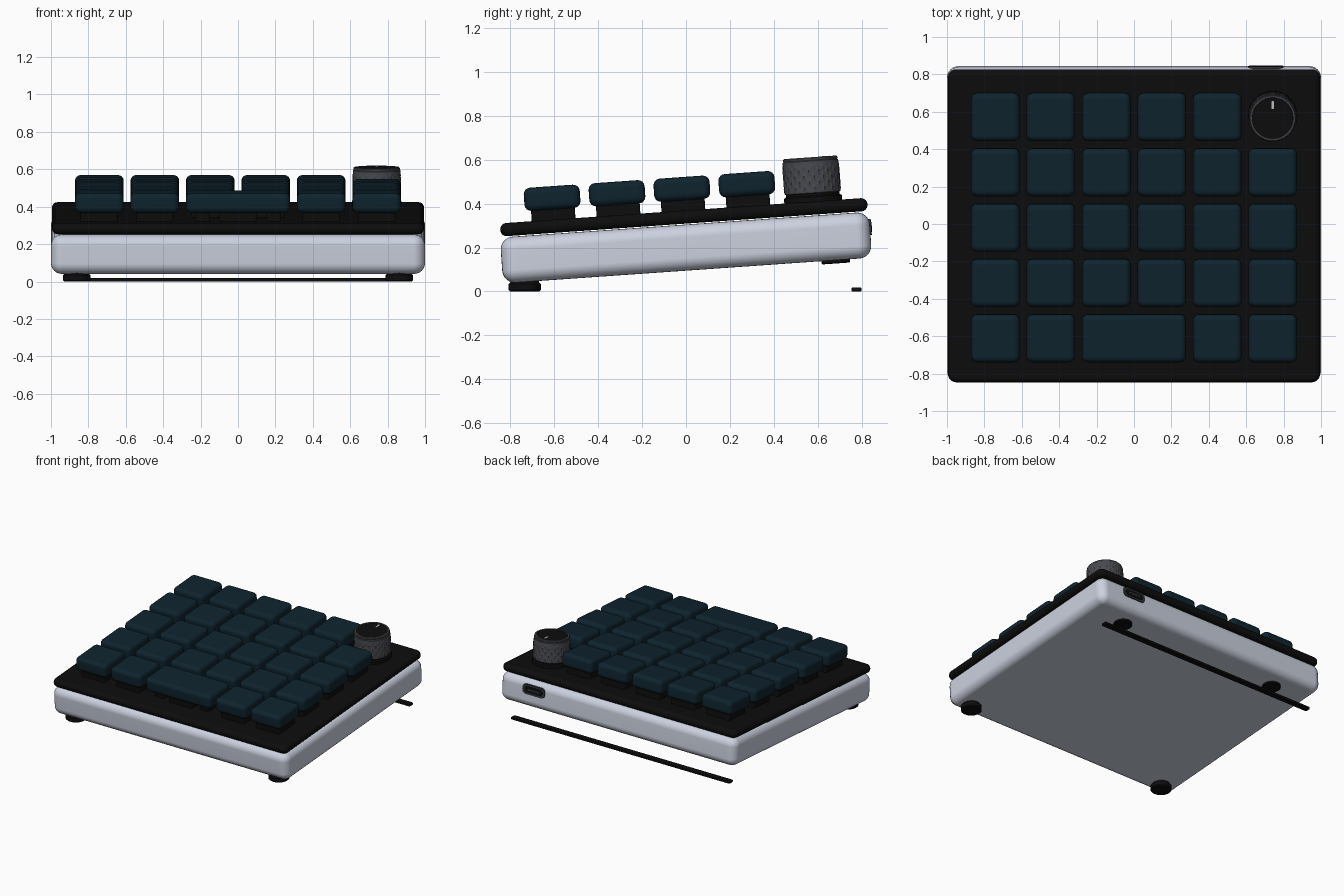
import bpy, bmesh, math
from mathutils import Matrix

if "Cube" in bpy.data.objects:
    bpy.data.objects.remove(bpy.data.objects["Cube"])

# Everything on the body sits in a frame tilted up towards the back
TILT = Matrix.Translation((0, 0, 0.2)) @ Matrix.Rotation(math.radians(4), 4, 'X')
FLAT = Matrix.Identity(4)


def material(name, r, g, b):
    m = bpy.data.materials.new(name)
    m.diffuse_color = (r, g, b, 1)
    m.use_nodes = True
    m.node_tree.nodes["Principled BSDF"].inputs["Base Color"].default_value = m.diffuse_color
    return m


silver = material("silver_case", 0.60, 0.64, 0.74)
black = material("black_plastic", 0.004, 0.004, 0.004)
teal = material("dark_teal", 0.0045, 0.017, 0.027)
grey = material("knob_grey", 0.065, 0.067, 0.078)
dark = material("port_grey", 0.03, 0.032, 0.038)
pale = material("pale_mark", 0.55, 0.55, 0.57)


def finish(bm, name, mat, frame, smooth=True):
    bmesh.ops.recalc_face_normals(bm, faces=bm.faces)
    me = bpy.data.meshes.new(name)
    bm.to_mesh(me)
    bm.free()
    me.materials.append(mat)
    ob = bpy.data.objects.new(name, me)
    bpy.context.collection.objects.link(ob)
    ob.matrix_world = frame
    if smooth:
        bpy.ops.object.select_all(action='DESELECT')
        ob.select_set(True)
        bpy.context.view_layer.objects.active = ob
        bpy.ops.object.shade_smooth_by_angle(angle=math.radians(35))
        wn = ob.modifiers.new("even_shading", 'WEIGHTED_NORMAL')
        wn.keep_sharp = True
    return ob


def rounded_box(name, mat, center, size, corner=0.0, edge=0.0, seg=4, frame=TILT, axis=2):
    """Box with rounded corners along one axis, then rounded rims."""
    bm = bmesh.new()
    bmesh.ops.create_cube(bm, size=1)
    bmesh.ops.scale(bm, vec=size, verts=bm.verts)
    if corner:
        along = [e for e in bm.edges
                 if abs(e.verts[0].co[axis] - e.verts[1].co[axis]) > size[axis] * 0.9]
        bmesh.ops.bevel(bm, geom=along, offset=corner, segments=seg, profile=0.5, affect='EDGES')
    if edge:
        rims = [e for e in bm.edges
                if abs(e.verts[0].co[axis] - e.verts[1].co[axis]) < 1e-5]
        bmesh.ops.bevel(bm, geom=rims, offset=edge, segments=seg, profile=0.5, affect='EDGES')
    bmesh.ops.translate(bm, vec=center, verts=bm.verts)
    return finish(bm, name, mat, frame)


def lathe(name, mat, x, y, profile, seg=40, frame=TILT, bump=None, smooth=True):
    """Capped surface of revolution from (radius, height) pairs."""
    bm = bmesh.new()
    rings = []
    for j, (r, z) in enumerate(profile):
        ring = []
        for i in range(seg):
            a = 2 * math.pi * i / seg
            rr = r + (bump(i, j) if bump else 0)
            ring.append(bm.verts.new((x + rr * math.cos(a), y + rr * math.sin(a), z)))
        rings.append(ring)
    for lo, hi in zip(rings, rings[1:]):
        for i in range(seg):
            k = (i + 1) % seg
            bm.faces.new((lo[i], lo[k], hi[k], hi[i]))
    bm.faces.new(rings[0])
    bm.faces.new(rings[-1])
    return finish(bm, name, mat, frame, smooth)


# Case and top plate
rounded_box("case", silver, (0, 0, 0), (2.0, 1.686, 0.21), 0.062, 0.058, 6)
rounded_box("top_plate", black, (0, 0, 0.139), (1.99, 1.678, 0.06), 0.045, 0.029, 5)

# Keys on a grid, with a double-width key in the front row and a knob at the back right
PITCH = 0.2965
CAP_Z, CAP_H = 0.269, 0.106


def key(x, y, units=1):
    width = 0.26 + (units - 1) * PITCH
    rounded_box("keycap", teal, (x, y, CAP_Z), (width, 0.256, CAP_H), 0.032, 0.03, 4)
    rounded_box("key_switch", black, (x, y, 0.194), (0.2, 0.2, 0.06), 0.012)
    if units > 1:
        for s in (-1, 1):
            rounded_box("key_stabiliser", black, (x + s * 0.19, y, 0.194), (0.08, 0.16, 0.06), 0.01)


for row in range(5):
    y = (row - 2) * PITCH
    for col in range(6):
        if (row, col) == (4, 5) or (row == 0 and col == 3):
            continue
        if row == 0 and col == 2:
            key(0, y, 2)
        else:
            key((col - 2.5) * PITCH, y)

# Knob: collar, knurled body, rim, dark top and pointer mark
kx, ky = 2.5 * PITCH, 2 * PITCH
lathe("knob_collar", black, kx, ky, [(0.132, 0.165), (0.132, 0.19), (0.122, 0.196), (0.122, 0.21)])
rows = 11
body = [(0.12, 0.205)] + [(0.127, 0.209 + 0.145 * j / rows) for j in range(rows + 1)] + [(0.122, 0.358)]
lathe("knob_body", grey, kx, ky, body, 72, smooth=False,
      bump=lambda i, j: 0.0035 if 1 < j < rows and (i // 2 + j // 2) % 2 and i % 2 else 0)
lathe("knob_rim", grey, kx, ky,
      [(0.122, 0.356), (0.124, 0.36), (0.124, 0.366), (0.12, 0.371), (0.111, 0.371), (0.109, 0.368)], 48)
lathe("knob_top", black, kx, ky, [(0.1095, 0.366), (0.1095, 0.3695)], 48)
rounded_box("knob_pointer", pale, (kx, ky + 0.07, 0.37), (0.012, 0.042, 0.004), 0.003)

# Cable port on the back face
py, pz = 0.843, 0.035
rounded_box("port_frame", dark, (0.705, py, pz), (0.19, 0.012, 0.075), 0.03, 0, 6, axis=1)
rounded_box("port_opening", black, (0.705, py + 0.004, pz), (0.15, 0.008, 0.047), 0.02, 0, 6, axis=1)
rounded_box("port_tongue", dark, (0.705, py + 0.005, pz), (0.1, 0.008, 0.012))

# Feet: deep discs in front, shallow discs behind, and a long thin strip below the back
for s in (-1, 1):
    lathe("front_foot", black, s * 0.862, -0.735,
          [(0.066, 0), (0.073, 0.006), (0.073, 0.034), (0.066, 0.04), (0.06, 0.06)], 32, FLAT)
    lathe("rear_foot", black, s * 0.675, 0.677,
          [(0.06, -0.12), (0.065, -0.116), (0.065, -0.1)], 32)
rounded_box("rear_strip", black, (0, 0.777, 0.009), (1.86, 0.045, 0.018), 0.008, 0.005, 3, FLAT)
